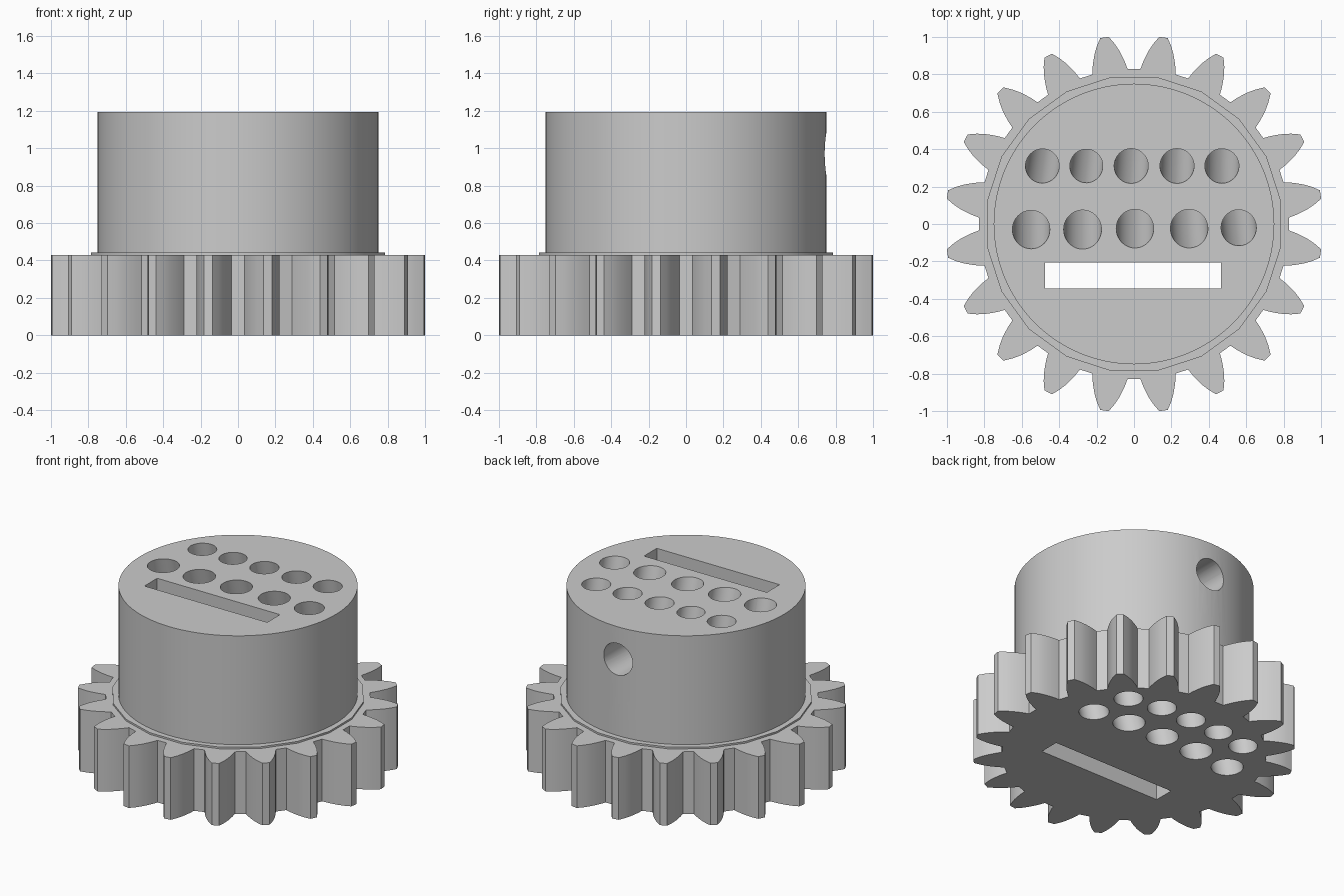
import bpy, bmesh, math
from mathutils import Vector

if "Cube" in bpy.data.objects:
    bpy.data.objects.remove(bpy.data.objects["Cube"])

grey = bpy.data.materials.new("plain grey")
grey.diffuse_color = (0.6, 0.6, 0.6, 1)
grey.use_nodes = True
grey.node_tree.nodes["Principled BSDF"].inputs["Base Color"].default_value = grey.diffuse_color


def prism(name, outline, z0, z1):
    """Extrude a closed 2D outline from z0 to z1."""
    bm = bmesh.new()
    low = [bm.verts.new((x, y, z0)) for x, y in outline]
    high = [bm.verts.new((x, y, z1)) for x, y in outline]
    n = len(outline)
    bm.faces.new(low[::-1])
    bm.faces.new(high)
    for i in range(n):
        j = (i + 1) % n
        bm.faces.new((low[i], low[j], high[j], high[i]))
    mesh = bpy.data.meshes.new(name)
    bm.to_mesh(mesh)
    bm.free()
    mesh.materials.append(grey)
    obj = bpy.data.objects.new(name, mesh)
    bpy.context.collection.objects.link(obj)
    return obj


def ring(radius, sides, start=0.0):
    return [(radius * math.cos(start + 2 * math.pi * i / sides),
             radius * math.sin(start + 2 * math.pi * i / sides)) for i in range(sides)]


def rod(name, a, b, radius):
    """Round cutter from point a to point b."""
    a, b = Vector(a), Vector(b)
    obj = prism(name, ring(radius, 40), 0, (b - a).length)
    obj.location = a
    obj.rotation_mode = 'QUATERNION'
    obj.rotation_quaternion = (b - a).to_track_quat('Z', 'Y')
    return obj


def combine(target, tool, operation):
    """Apply a boolean and remove the tool."""
    tool.hide_render = True
    bpy.context.view_layer.update()
    bpy.context.view_layer.objects.active = target
    mod = target.modifiers.new("boolean", 'BOOLEAN')
    mod.object, mod.operation, mod.solver = tool, operation, 'EXACT'
    bpy.ops.object.modifier_apply(modifier=mod.name)
    bpy.data.objects.remove(tool)


# Gear: one curved flank (radius, half angle in degrees), mirrored and repeated
flank = [(0.83, 6.6), (0.865, 5.85), (0.90, 4.95), (0.935, 4.0), (0.97, 2.85), (1.01, 1.3)]
tooth = [(r, -a) for r, a in flank] + [(r, a) for r, a in reversed(flank)]
outline = []
for k in range(20):
    for r, a in tooth:
        t = math.radians(9 + 18 * k + a)
        outline.append((r * math.cos(t), r * math.sin(t)))
body = prism("gear_with_hub", outline, 0, 0.43)

# Thin twenty-sided collar and round hub
combine(body, prism("collar", ring(0.795, 20, math.radians(9)), 0.2, 0.442), 'UNION')
combine(body, prism("hub", ring(0.75, 96), 0.1, 1.195), 'UNION')

# Slot straight through
combine(body, prism("slot_cutter", [(-0.475, -0.345), (0.465, -0.345),
                                    (0.465, -0.205), (-0.475, -0.205)], -0.1, 1.3), 'DIFFERENCE')

# Two rows of slanted through holes: (x top, y top, x bottom, y bottom, radius)
holes = [(-0.49, 0.31, -0.46, 0.515, 0.09), (-0.255, 0.31, -0.23, 0.55, 0.088),
         (-0.015, 0.31, 0.0, 0.555, 0.091), (0.23, 0.31, 0.237, 0.555, 0.091),
         (0.47, 0.31, 0.473, 0.51, 0.091),
         (-0.55, -0.03, -0.553, 0.25, 0.1), (-0.275, -0.03, -0.275, 0.28, 0.101),
         (0.005, -0.025, 0.003, 0.28, 0.1), (0.295, -0.025, 0.275, 0.28, 0.1),
         (0.56, -0.02, 0.532, 0.245, 0.094)]
for xt, yt, xb, yb, r in holes:
    top, bottom = Vector((xt, yt, 1.195)), Vector((xb, yb, 0))
    extra = (top - bottom) * 0.15
    combine(body, rod("hole_cutter", bottom - extra, top + extra, r), 'DIFFERENCE')

# Side bore in the back of the hub
combine(body, rod("bore_cutter", (0, 0.34, 0.97), (0, 0.9, 0.97), 0.11), 'DIFFERENCE')

bpy.ops.object.select_all(action='DESELECT')
body.select_set(True)
bpy.context.view_layer.objects.active = body
bpy.ops.object.shade_smooth_by_angle(angle=math.radians(25))
